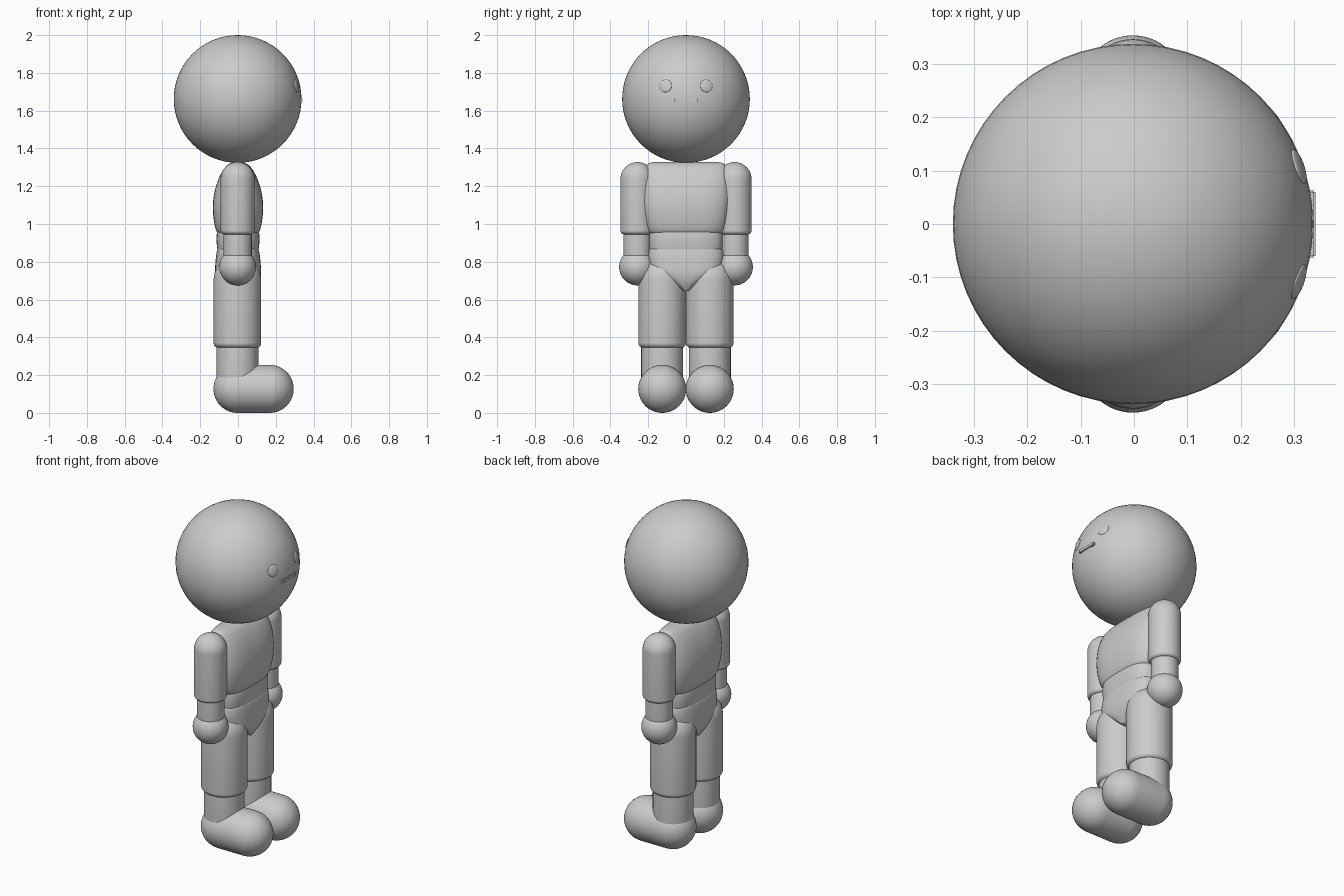
import bpy, bmesh, math
from mathutils import Matrix, Vector

cube = bpy.data.objects.get("Cube")
if cube:
    bpy.data.objects.remove(cube, do_unlink=True)

grey = bpy.data.materials.new("light grey")
grey.use_nodes = True
grey.diffuse_color = (0.6, 0.6, 0.6, 1)
grey.node_tree.nodes["Principled BSDF"].inputs["Base Color"].default_value = (0.6, 0.6, 0.6, 1)


def finish(name, bm, angle=50):
    bmesh.ops.recalc_face_normals(bm, faces=bm.faces)
    mesh = bpy.data.meshes.new(name)
    bm.to_mesh(mesh)
    bm.free()
    mesh.materials.append(grey)
    ob = bpy.data.objects.new(name, mesh)
    bpy.context.collection.objects.link(ob)
    bpy.ops.object.select_all(action='DESELECT')
    ob.select_set(True)
    bpy.context.view_layer.objects.active = ob
    bpy.ops.object.shade_smooth_by_angle(angle=math.radians(angle))
    return ob


def loft(name, sections, power=2, matrix=Matrix(), sides=48):
    """Stack of superellipse rings: (height, half depth x, half width y)."""
    bm = bmesh.new()
    rings = []
    for z, rx, ry in sections:
        ring = []
        for i in range(sides):
            a = math.tau * i / sides
            c, s = math.cos(a), math.sin(a)
            x = math.copysign(abs(c) ** (2 / power), c) * rx
            y = math.copysign(abs(s) ** (2 / power), s) * ry
            ring.append(bm.verts.new(matrix @ Vector((x, y, z))))
        rings.append(ring)
    for a, b in zip(rings, rings[1:]):
        for i in range(sides):
            j = (i + 1) % sides
            bm.faces.new((a[i], a[j], b[j], b[i]))
    bm.faces.new(rings[0])
    bm.faces.new(rings[-1])
    return finish(name, bm)


def rod(name, bottom, top, radius, round_bottom, round_top, matrix):
    """Round rod whose ends are rounded by the given heights."""
    sections, steps = [], 10
    for i in range(steps + 1):
        a = math.pi / 2 * (i + 0.1) / (steps + 0.1)
        r = radius - min(round_bottom, radius) * (1 - math.sin(a))
        sections.append((bottom + round_bottom * (1 - math.cos(a)), r, r))
    for i in range(steps, -1, -1):
        a = math.pi / 2 * (i + 0.1) / (steps + 0.1)
        r = radius - min(round_top, radius) * (1 - math.sin(a))
        sections.append((top - round_top * (1 - math.cos(a)), r, r))
    return loft(name, sections, matrix=matrix)


def ball(name, radius, matrix):
    bm = bmesh.new()
    bmesh.ops.create_uvsphere(bm, u_segments=64, v_segments=32, radius=radius, matrix=matrix)
    return finish(name, bm)


def smooth_rings(rings, steps=6):
    """Catmull-Rom interpolation between the given rings."""
    pts = [Vector(r) for r in rings]
    out = []
    for i in range(len(pts) - 1):
        p0, p1, p2, p3 = pts[max(i - 1, 0)], pts[i], pts[i + 1], pts[min(i + 2, len(pts) - 1)]
        for k in range(steps):
            t = k / steps
            out.append(0.5 * (2 * p1 + (p2 - p0) * t + (2 * p0 - 5 * p1 + 4 * p2 - p3) * t * t
                              + (3 * p1 - p0 - 3 * p2 + p3) * t ** 3))
    return out + [pts[-1]]


# Head and face, facing +x
head_centre = Vector((-0.002, 0, 1.662))
head_radius = 0.338
ball("head", head_radius, Matrix.Translation(head_centre))
for side, y in (("left", 0.107), ("right", -0.107)):
    direction = Vector((0.308, y, 0.068)).normalized()
    turn = direction.to_track_quat('Z', 'Y').to_matrix().to_4x4()
    place = Matrix.Translation(head_centre + direction * (head_radius - 0.002))
    ball(side + "_eye", 0.034, place @ turn @ Matrix.Diagonal((1, 1, 0.25, 1)))

bm = bmesh.new()
bmesh.ops.create_cube(bm, size=1, matrix=Matrix.Translation((0.333, 0, 1.655))
                      @ Matrix.Diagonal((0.016, 0.126, 0.02, 1)))
bmesh.ops.bevel(bm, geom=bm.edges[:], offset=0.003, segments=2, affect='EDGES')
finish("mouth", bm)

# Torso
loft("chest", smooth_rings([
    (0.94, 0.085, 0.17), (0.96, 0.113, 0.205), (1.02, 0.128, 0.225), (1.1, 0.133, 0.237),
    (1.18, 0.122, 0.238), (1.25, 0.098, 0.232), (1.3, 0.068, 0.215), (1.322, 0.04, 0.195),
    (1.328, 0.01, 0.16)]), power=3)
loft("belly", smooth_rings([
    (0.82, 0.1, 0.185), (0.87, 0.11, 0.194), (0.93, 0.114, 0.197), (1.0, 0.105, 0.19)]), power=3)
loft("pelvis", smooth_rings([
    (0.645, 0.09, 0.012), (0.69, 0.112, 0.085), (0.74, 0.122, 0.18), (0.8, 0.119, 0.2),
    (0.85, 0.113, 0.2), (0.872, 0.104, 0.19), (0.88, 0.08, 0.16)]), power=3)

# Limbs
for side, s in (("left", 1), ("right", -1)):
    arm = Matrix.Translation((-0.002, s * 0.257, 0))
    rod(side + "_upper_arm", 0.945, 1.328, 0.09, 0.02, 0.09, arm)
    rod(side + "_forearm", 0.79, 1.0, 0.075, 0.01, 0.01, arm)
    ball(side + "_hand", 0.097, arm @ Matrix.Translation((0, 0, 0.772)))

    leg = Matrix.Translation((-0.003, s * 0.126, 0))
    rod(side + "_thigh", 0.345, 0.83, 0.126, 0.025, 0.126, leg)
    rod(side + "_shin", 0.12, 0.4, 0.111, 0.01, 0.01, leg)
    lying = Matrix.Translation((0, s * 0.126, 0.127)) @ Matrix.Rotation(math.pi / 2, 4, 'Y')
    rod(side + "_foot", -0.13, 0.295, 0.127, 0.127, 0.127, lying)
